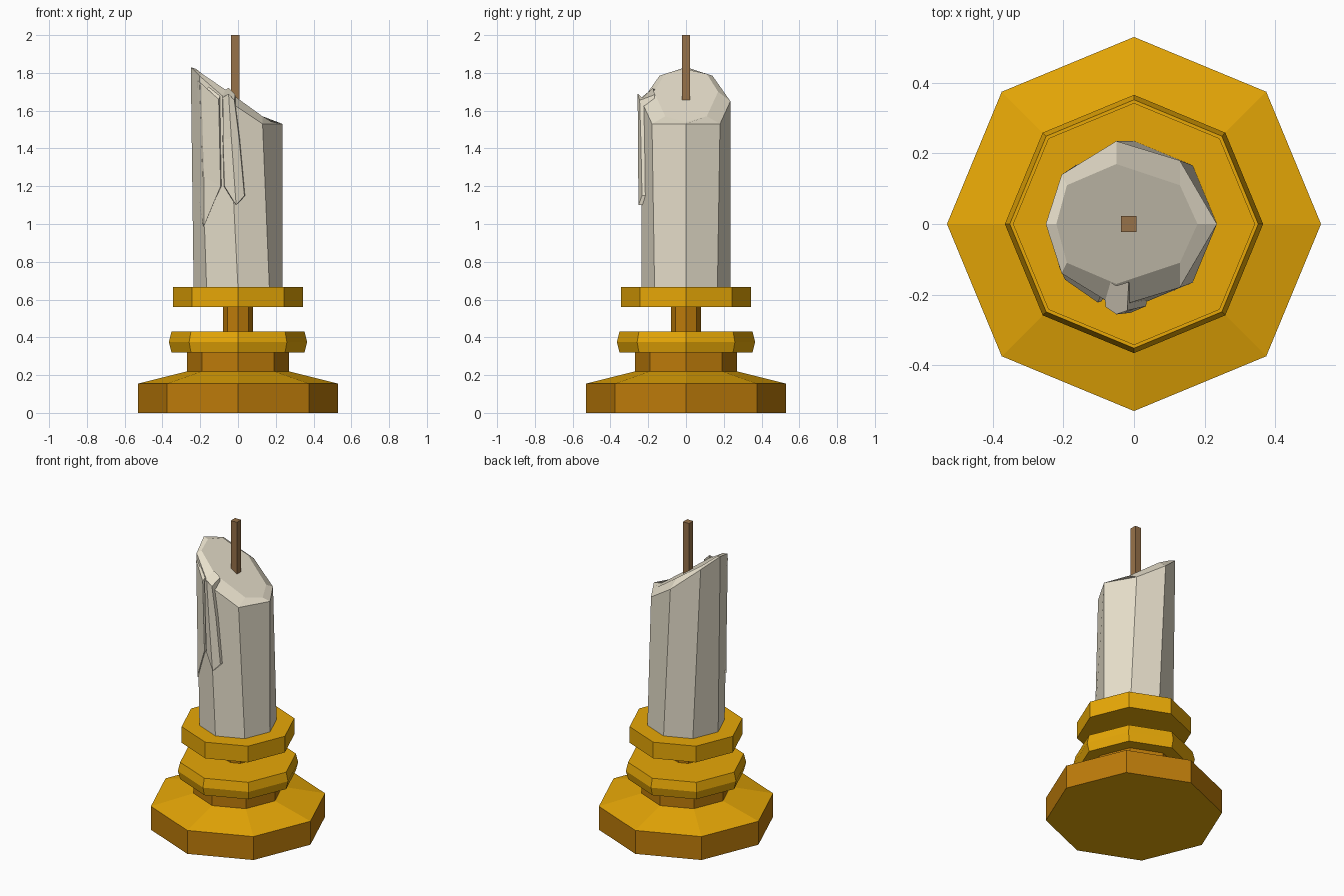
import bpy, bmesh, math

if "Cube" in bpy.data.objects:
    bpy.data.objects.remove(bpy.data.objects["Cube"])


def material(name, rgb):
    m = bpy.data.materials.new(name)
    m.diffuse_color = (*rgb, 1)
    m.use_nodes = True
    m.node_tree.nodes["Principled BSDF"].inputs["Base Color"].default_value = m.diffuse_color
    return m


GOLD = material("bright gold", (0.80, 0.39, 0.002))
DARK_GOLD = material("dark gold", (0.51, 0.20, 0.003))
WAX = material("cream wax", (0.80, 0.74, 0.60))
WICK = material("brown wick", (0.31, 0.168, 0.068))


def finish(name, bm, mats):
    bmesh.ops.recalc_face_normals(bm, faces=bm.faces)
    me = bpy.data.meshes.new(name)
    bm.to_mesh(me)
    bm.free()
    for m in mats:
        me.materials.append(m)
    ob = bpy.data.objects.new(name, me)
    bpy.context.collection.objects.link(ob)
    return ob


def loft(name, rings, *mats):
    """Skin a stack of equal-length point rings and cap both ends."""
    bm = bmesh.new()
    vs = [[bm.verts.new(p) for p in r] for r in rings]
    for a, b in zip(vs, vs[1:]):
        n = len(a)
        for i in range(n):
            bm.faces.new((a[i], a[(i + 1) % n], b[(i + 1) % n], b[i]))
    bm.faces.new(vs[0][::-1])
    bm.faces.new(vs[-1])
    return finish(name, bm, mats)


def octagon(r, z):
    return [(r * math.cos(k * math.pi / 4), r * math.sin(k * math.pi / 4), z) for k in range(8)]


def turned(name, profile, *mats):
    return loft(name, [octagon(r, z) for r, z in profile], *mats)


# Holder: the upright sides of the foot are darker than its top
foot = turned("foot", [(0.53, 0), (0.53, 0.155), (0.27, 0.22)], GOLD, DARK_GOLD)
for f in foot.data.polygons:
    f.material_index = int(abs(f.normal.z) < 0.1)
turned("neck", [(0.27, 0.21), (0.27, 0.33)], DARK_GOLD)
turned("collar", [(0.352, 0.32), (0.366, 0.375), (0.352, 0.432)], GOLD)
turned("stem", [(0.08, 0.42), (0.08, 0.57)], DARK_GOLD)
turned("drip_plate", [(0.343, 0.56), (0.343, 0.667)], GOLD)


# Candle: octagonal, with a slanted, chamfered top
def mirrored(half):
    """Ring from points on the +y half, running from +x to -x."""
    return half + [(x, -y, z) for x, y, z in half[-2:0:-1]]


rim = mirrored([(0.235, 0, 1.53), (0.13, 0.18, 1.53), (-0.05, 0.235, 1.65),
                (-0.205, 0.14, 1.785), (-0.25, 0, 1.83)])
top = mirrored([(0.18, 0, 1.54), (0.13, 0.11, 1.57), (-0.05, 0.17, 1.70),
                (-0.19, 0.11, 1.795), (-0.22, 0, 1.82)])
body = octagon(0.235, 0.66)
loft("candle", [body, rim, top], WAX)


# Wax drips that follow the front of the candle
def front_y(x, z):
    t = max(0, min(1, (z - 0.66) / 1.0))
    pts = [(b[0] + (r[0] - b[0]) * t, b[1] + (r[1] - b[1]) * t)
           for b, r in zip(body[4:] + body[:1], rim[4:] + rim[:1])]
    for (x0, y0), (x1, y1) in zip(pts, pts[1:]):
        if x0 <= x <= x1:
            return y0 + (y1 - y0) * (x - x0) / (x1 - x0)
    return 0


def drip(name, rows, out, lip):
    """Rows of left, ridge and right (x, z) points raised off the wax; lip is how far the top reaches in."""
    rings = []
    for i, row in enumerate(rows):
        mid = row[1][0]
        depth, drop = (lip, 0.03) if i == 0 else (0.015, 0)
        back = [(x, front_y(x, z) + depth, z) for x, z in row]
        front = [(mid + (x - mid) * 0.88, front_y(x, z) - out, z - drop) for x, z in row]
        rings.append(front + back[::-1])
    loft(name, rings, WAX)


drip("long_drip", [
    [(-0.215, 1.785), (-0.195, 1.775), (-0.09, 1.69)],
    [(-0.225, 1.25), (-0.18, 1.25), (-0.08, 1.20)],
    [(-0.19, 1.01), (-0.18, 0.98), (-0.17, 1.01)]], 0.012, 0.015)
drip("short_drip", [
    [(-0.085, 1.70), (-0.05, 1.72), (-0.015, 1.685)],
    [(-0.085, 1.45), (-0.035, 1.45), (0.012, 1.45)],
    [(-0.08, 1.20), (-0.01, 1.10), (0.04, 1.15)]], 0.021, 0.06)

# Wick
square = [(-0.037, -0.022), (0.007, -0.022), (0.007, 0.022), (-0.037, 0.022)]
loft("wick", [[(x, y, z) for x, y in square] for z in (1.6, 2.0)], WICK)
